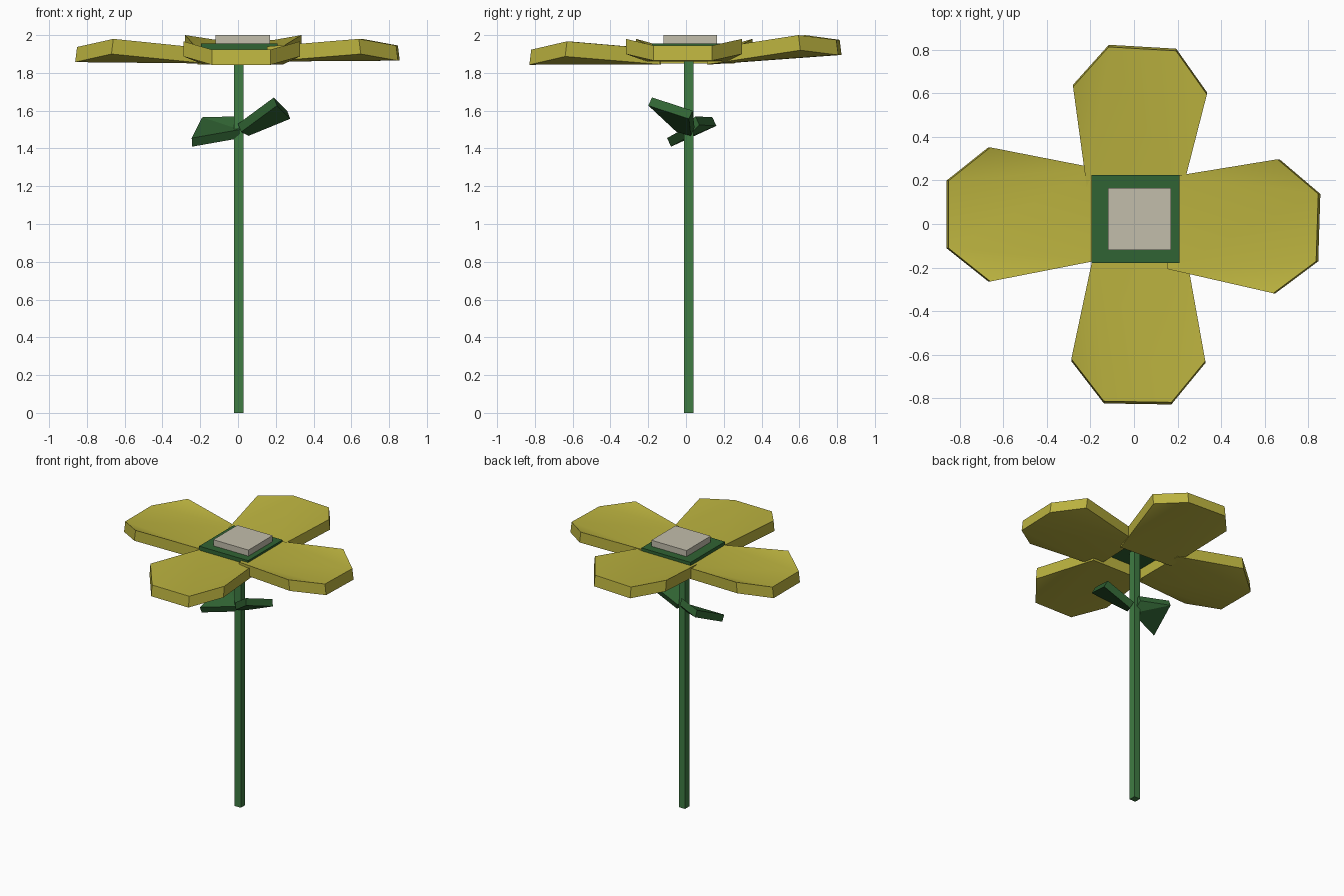
import bpy
import bmesh
from math import radians
from mathutils import Matrix, Vector

cube = bpy.data.objects.get("Cube")
if cube:
    bpy.data.objects.remove(cube, do_unlink=True)


def make_material(name, rgb):
    mat = bpy.data.materials.new(name)
    mat.use_nodes = True
    color = (*rgb, 1)
    mat.diffuse_color = color
    mat.node_tree.nodes["Principled BSDF"].inputs["Base Color"].default_value = color
    return mat


yellow = make_material("petal yellow", (0.50, 0.45, 0.05))
stem_green = make_material("stem green", (0.05, 0.20, 0.056))
leaf_green = make_material("leaf green", (0.03, 0.125, 0.033))
pale_grey = make_material("pale grey", (0.54, 0.51, 0.41))


def add_object(name, bm, material):
    bmesh.ops.recalc_face_normals(bm, faces=bm.faces)
    mesh = bpy.data.meshes.new(name)
    bm.to_mesh(mesh)
    bm.free()
    mesh.materials.append(material)
    obj = bpy.data.objects.new(name, mesh)
    bpy.context.collection.objects.link(obj)
    return obj


def box(name, low, high, material):
    low, high = Vector(low), Vector(high)
    bm = bmesh.new()
    bmesh.ops.create_cube(bm, size=1)
    bmesh.ops.scale(bm, vec=high - low, verts=bm.verts)
    bmesh.ops.translate(bm, vec=(low + high) / 2, verts=bm.verts)
    return add_object(name, bm, material)


def slab(name, top, bottom, cap_faces, material):
    """Closed slab between two matching outlines."""
    bm = bmesh.new()
    upper = [bm.verts.new(p) for p in top]
    lower = [bm.verts.new(p) for p in bottom]
    for face in cap_faces:
        bm.faces.new([upper[i] for i in face])
        bm.faces.new([lower[i] for i in reversed(face)])
    for i in range(len(top)):
        j = (i + 1) % len(top)
        bm.faces.new((upper[j], upper[i], lower[i], lower[j]))
    return add_object(name, bm, material)


def petal(name, angle, origin, base_z, side_z, tip_z):
    """Cupped petal: low base and tip, raised side corners."""
    half = [(0.16, 0.212, base_z), (0.65, 0.308, side_z), (0.842, 0.155, tip_z)]
    outline = [Vector((r, -w, z)) for r, w, z in half]
    outline += [Vector((r, w, z)) for r, w, z in reversed(half)]
    under = [p + Vector((0.01 if p.x > 0.5 else 0, 0, -0.08)) for p in outline]
    place = Matrix.Translation((*origin, 0)) @ Matrix.Rotation(radians(angle), 4, "Z")
    obj = slab(name, [place @ p for p in outline], [place @ p for p in under],
               [(0, 2, 3, 5), (0, 1, 2), (3, 4, 5)], yellow)
    bpy.ops.object.select_all(action="DESELECT")
    obj.select_set(True)
    bpy.context.view_layer.objects.active = obj
    bpy.ops.object.shade_smooth_by_angle(angle=radians(30))


def leaf(name, corners):
    """Flat tilted leaf, thickened downwards along its normal."""
    top = [Vector(c) for c in corners]
    normal = (top[1] - top[0]).cross(top[2] - top[0]).normalized()
    if normal.z < 0:
        normal.negate()
    slab(name, top, [p - normal * 0.05 for p in top], [(0, 1, 2), (0, 2, 3)], leaf_green)


# Stem and flower centre
box("stem", (-0.02, -0.01, 0), (0.03, 0.04, 1.935), stem_green)
box("centre_plate", (-0.195, -0.18, 1.925), (0.21, 0.225, 1.955), leaf_green)
box("centre_block", (-0.12, -0.12, 1.95), (0.17, 0.165, 2), pale_grey)

# Petals
petal("left_petal", -1.8, (0, 0.01), 1.94, 1.98, 1.945)
petal("back_petal", 86.7, (-0.01, -0.036), 1.925, 2, 1.975)
petal("right_petal", 180, (-0.01, 0.044), 1.93, 1.98, 1.937)
petal("front_petal", 269.1, (0.03, 0.025), 1.925, 1.967, 1.923)

# Leaves
leaf("left_leaf", [(0, -0.03, 1.53), (0.19, -0.18, 1.67),
                   (0.26, 0.035, 1.6), (0.04, 0.045, 1.51)])
leaf("right_leaf", [(0.01, -0.02, 1.5), (-0.245, -0.1, 1.455),
                    (-0.19, 0.14, 1.565), (0, 0.05, 1.57)])
